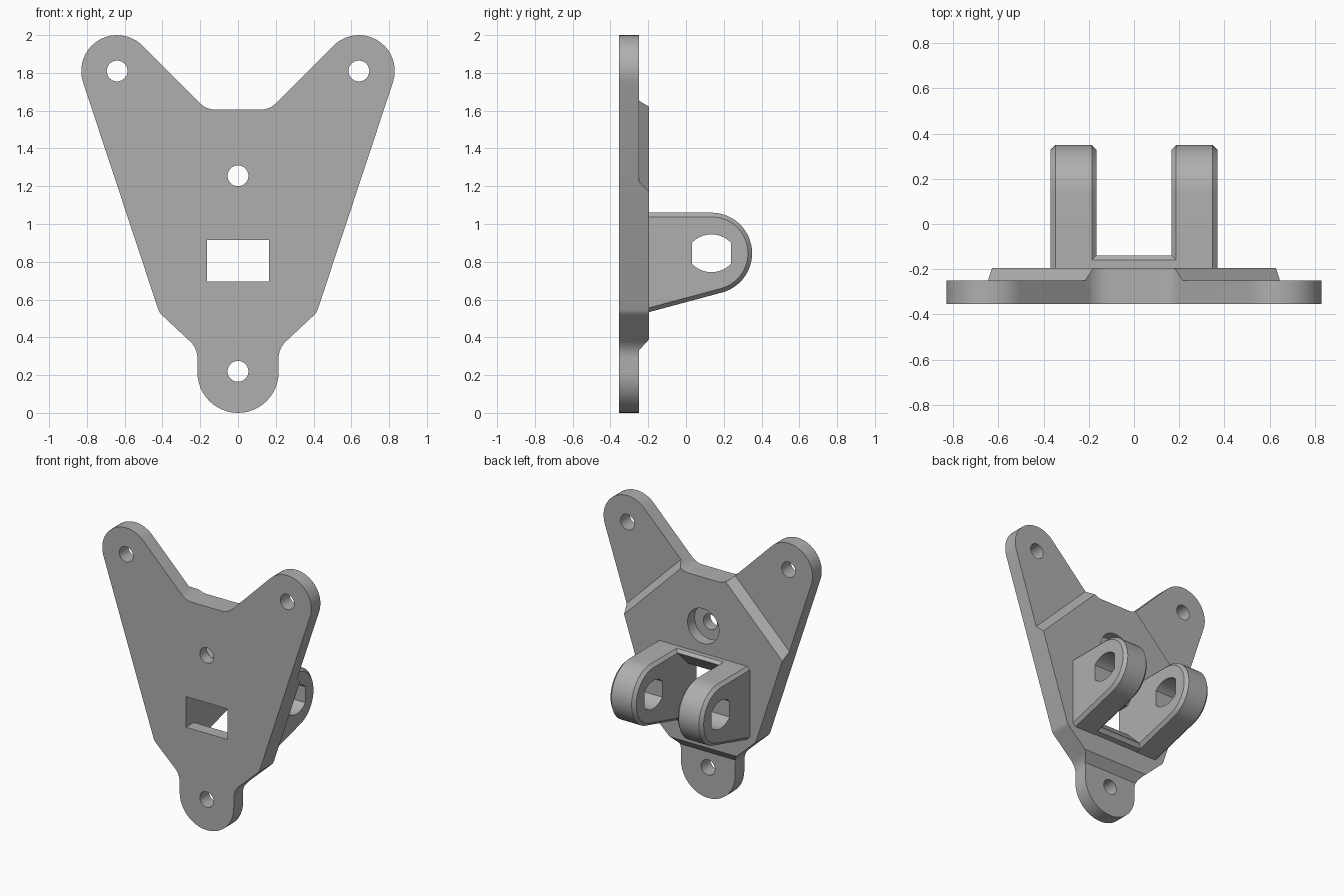
import bpy, bmesh
from math import sin, cos, radians, sqrt

if "Cube" in bpy.data.objects:
    bpy.data.objects.remove(bpy.data.objects["Cube"])

grey = bpy.data.materials.new("plain grey")
grey.use_nodes = True
grey.diffuse_color = (0.43, 0.43, 0.43, 1)
grey.node_tree.nodes["Principled BSDF"].inputs["Base Color"].default_value = grey.diffuse_color


def arc(cx, cy, r, start, end, n=12):
    angles = [radians(start + (end - start) * i / n) for i in range(n + 1)]
    return [(cx + r * cos(a), cy + r * sin(a)) for a in angles]


def along_y(a, b, t):
    return (a, t, b)


def along_x(a, b, t):
    return (t, a, b)


def prism(name, points, place, lo, hi, chamfer=0):
    """Extrude a closed profile from lo to hi, optionally chamfering both rims."""
    bm = bmesh.new()
    ends = [[bm.verts.new(place(a, b, t)) for a, b in points] for t in (lo, hi)]
    caps = [bm.faces.new(e) for e in ends]
    rims = [e for f in caps for e in f.edges]
    n = len(points)
    for i in range(n):
        j = (i + 1) % n
        bm.faces.new((ends[0][i], ends[0][j], ends[1][j], ends[1][i]))
    bmesh.ops.recalc_face_normals(bm, faces=bm.faces)
    if chamfer:
        bmesh.ops.bevel(bm, geom=rims, offset=chamfer, segments=1, affect='EDGES')
        bmesh.ops.recalc_face_normals(bm, faces=bm.faces)
    mesh = bpy.data.meshes.new(name)
    bm.to_mesh(mesh)
    bm.free()
    mesh.materials.append(grey)
    obj = bpy.data.objects.new(name, mesh)
    bpy.context.collection.objects.link(obj)
    return obj


def activate(obj):
    bpy.ops.object.select_all(action='DESELECT')
    obj.select_set(True)
    bpy.context.view_layer.objects.active = obj


def cut(obj, cutter, keep=False):
    activate(obj)
    mod = obj.modifiers.new("cut", 'BOOLEAN')
    mod.operation = 'DIFFERENCE'
    mod.solver = 'EXACT'
    mod.object = cutter
    bpy.ops.object.modifier_apply(modifier=mod.name)
    if not keep:
        bpy.data.objects.remove(cutter)


def bore(obj, x, z, r, lo, hi):
    cut(obj, prism("bore_cutter", arc(x, z, r, 0, 352.5, 47), along_y, lo, hi))


FRONT, THIN, BACK = -0.355, -0.25, -0.195

# Plate outline: bottom lobe, waist, shoulder, ear and top notch, then mirrored
half = (arc(0, 0.215, 0.215, -90, 0)
        + arc(0.335, 0.29, 0.12, 180, 133, 6)
        + arc(0.356, 0.57, 0.07, -47, -18.3, 5)
        + arc(0.64, 1.81, 0.19, -18.3, 135, 20)
        + arc(0.117, 1.725, 0.12, 315, 270, 6))
outline = half + [(-x, z) for x, z in reversed(half[1:])]
plate = prism("mounting_plate", outline, along_y, FRONT, BACK)


# Sloped steps down to the thin ears and bottom lobe
def step(dx, dz, base, top):
    slope = (base - top) / (BACK - THIN)
    profile = [(base, THIN), (3, THIN), (3, 0), (base + slope * THIN, 0)]
    cut(plate, prism("step_cutter", profile,
                     lambda d, y, t: (d * dx - t * dz, y, d * dz + t * dx), -3, 3))


k = sqrt(0.5)
for side in (-1, 1):
    step(side * k, k, 1.87 * k, 1.80 * k)
step(0, -1, -0.33, -0.39)

# Screw holes and the centre counterbore
for x, z in ((-0.64, 1.81), (0.64, 1.81), (0, 0.22), (0, 1.255)):
    bore(plate, x, z, 0.055, -0.5, 0)
bore(plate, 0, 1.255, 0.125, -0.275, 0)

# Bridge between the lugs, with chamfered upper and lower edges
bridge = prism("lug_bridge",
               [(THIN, 0.525), (-0.16, 0.543), (-0.14, 0.57),
                (-0.14, 1.04), (-0.16, 1.06), (THIN, 1.06)],
               along_x, -0.19, 0.19)

# Window that flares upward and downward toward the back
window = prism("window_cutter",
               [(-0.5, 0.695), (-0.265, 0.695), (-0.14, 0.572), (0, 0.435),
                (0, 1.178), (-0.14, 1.038), (-0.265, 0.915), (-0.5, 0.915)],
               along_x, -0.165, 0.165)
cut(plate, window, keep=True)
cut(bridge, window)

# Pair of chamfered lugs with flat-sided pin holes
lug_profile = [(THIN, 0.519)] + arc(0.135, 0.845, 0.215, -75, 90, 28) + [(THIN, 1.06)]
pin_hole = (arc(0.135, 0.8025, 0.1425, 44.3, 135.7)
            + arc(0.135, 0.8875, 0.1425, 224.3, 315.7))
parts = [plate, bridge]
for name, lo, hi in (("left_lug", 0.165, 0.37), ("right_lug", -0.37, -0.165)):
    lug = prism(name, lug_profile, along_x, lo, hi, chamfer=0.022)
    cut(lug, prism("pin_cutter", pin_hole, along_x, -1, 1))
    parts.append(lug)

for obj in parts:
    activate(obj)
    bpy.ops.object.shade_smooth_by_angle(angle=radians(25))
